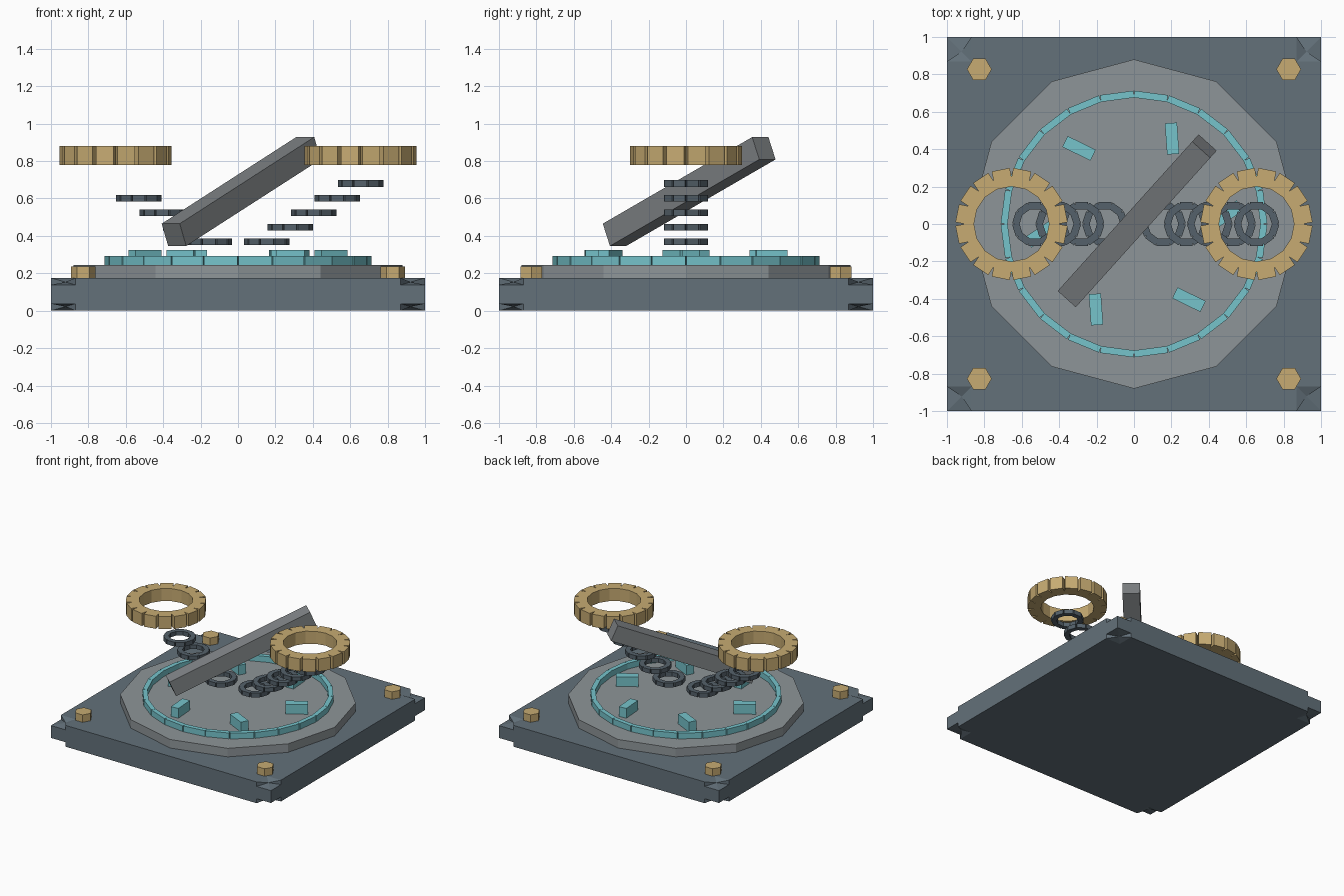
import bpy, bmesh
from math import sin, cos, tan, pi, radians, atan2
from itertools import product
from mathutils import Matrix, Vector

if "Cube" in bpy.data.objects:
    bpy.data.objects.remove(bpy.data.objects["Cube"])


def material(name, rgb):
    m = bpy.data.materials.new(name)
    m.use_nodes = True
    m.diffuse_color = (*rgb, 1)
    m.node_tree.nodes["Principled BSDF"].inputs["Base Color"].default_value = (*rgb, 1)
    return m


slate = material("slate", (.125, .165, .195))
dark_slate = material("dark slate", (.09, .12, .145))
stone = material("stone grey", (.27, .30, .315))
steel = material("steel grey", (.215, .23, .24))
brass = material("brass", (.57, .41, .17))
cyan = material("cyan", (.18, .55, .60))


def finish(bm, name, mat, loc=(0, 0, 0), rot=(0, 0, 0)):
    bmesh.ops.recalc_face_normals(bm, faces=bm.faces)
    mesh = bpy.data.meshes.new(name)
    bm.to_mesh(mesh)
    bm.free()
    mesh.materials.append(mat)
    ob = bpy.data.objects.new(name, mesh)
    ob.location, ob.rotation_euler = loc, rot
    bpy.context.collection.objects.link(ob)
    return ob


def box(name, size, mat, loc, rot=(0, 0, 0)):
    bm = bmesh.new()
    bmesh.ops.create_cube(bm, size=1, matrix=Matrix.Diagonal((*size, 1)))
    return finish(bm, name, mat, loc, rot)


def prism(name, sides, radius, height, mat, loc, turn=0):
    bm = bmesh.new()
    bmesh.ops.create_cone(bm, cap_ends=True, segments=sides, radius1=radius,
                          radius2=radius, depth=height)
    return finish(bm, name, mat, loc, (0, 0, turn))


def notched_ring(name, count, inner, outer, root, height, mat, loc):
    """Ring of straight blocks with wedge slits between them on the outside."""
    bm = bmesh.new()
    step = 2 * pi / count
    half = root * tan(step / 2)

    def polar(r, a):
        return bm.verts.new((r * cos(a), r * sin(a), -height / 2))

    hubs = [polar(inner / cos(step / 2), i * step) for i in range(count)]
    roots = [polar(root / cos(step / 2), i * step) for i in range(count)]
    reach, spread = (outer ** 2 + half ** 2) ** .5, atan2(half, outer)
    for i in range(count):
        j, mid = (i + 1) % count, (i + .5) * step
        bm.faces.new((hubs[i], roots[i], polar(reach, mid - spread),
                      polar(reach, mid + spread), roots[j], hubs[j]))
    caps = bmesh.ops.extrude_face_region(bm, geom=list(bm.faces), use_keep_orig=True)
    top = [v for v in caps["geom"] if isinstance(v, bmesh.types.BMVert)]
    bmesh.ops.translate(bm, verts=top, vec=(0, 0, height))
    return finish(bm, name, mat, loc)


def base_plate():
    """Slab whose eight corners are notched, with a raised point in each notch."""
    bm = bmesh.new()
    size, cut = Vector((1, 1, .0875)), Vector((.13, .13, .42))
    unit = {}
    for signs in product((-1, 1), repeat=3):
        pts = {}
        for mask in product((0, 1), repeat=3):
            if not any(mask):
                continue
            depth = .6 if all(mask) else 1
            u = [s * (1 - depth * m * c) for s, m, c in zip(signs, mask, cut)]
            pts[mask] = bm.verts.new([a * b for a, b in zip(u, size)])
            unit[pts[mask]] = u
        # Folded notch walls
        for ax in range(3):
            b, c = (ax + 1) % 3, (ax + 2) % 3
            one = tuple(int(k == ax) for k in range(3))
            for other in (b, c):
                two = tuple(int(k in (ax, other)) for k in range(3))
                bm.faces.new((pts[one], pts[two], pts[1, 1, 1]))
    # Large outer faces
    for ax in range(3):
        b, c = (ax + 1) % 3, (ax + 2) % 3
        for s in (-1, 1):
            rim = [v for v, u in unit.items() if abs(u[ax] - s) < 1e-6]
            rim.sort(key=lambda v: atan2(unit[v][c], unit[v][b]))
            bm.faces.new(rim)
    finish(bm, "base_plate", slate, (0, 0, size.z))


# Platform
base_plate()
prism("round_platform", 12, .88, .07, stone, (0, 0, .21))
for x, y in product((-.827, .827), repeat=2):
    prism("corner_bolt", 6, .066, .062, brass, (x, y, .205), pi / 6)

# Glowing dial
notched_ring("dial_ring", 24, .67, .707, .68, .048, cyan, (0, 0, .269))
for i in range(6):
    a = radians(6 + 60 * i)
    box("dial_marker", (.167, .065, .08), cyan,
        (.5 * cos(a), .5 * sin(a), .285), (0, 0, a + radians(28)))

# Tilted beam
box("tilted_beam", (1.17, .13, .13), steel, (.017, .017, .637),
    (0, radians(-23.3), radians(48)))

# Chains rising to the two large rings
for side, links in ((-1, 4), (1, 5)):
    for i in range(links):
        notched_ring("chain_link", 10, .078, .117, .103, .035, dark_slate,
                     (side * (.155 + .125 * i), 0, .368 + .078 * i))
    notched_ring("large_ring", 16, .197, .296, .245, .103, brass, (side * .655, 0, .83))
